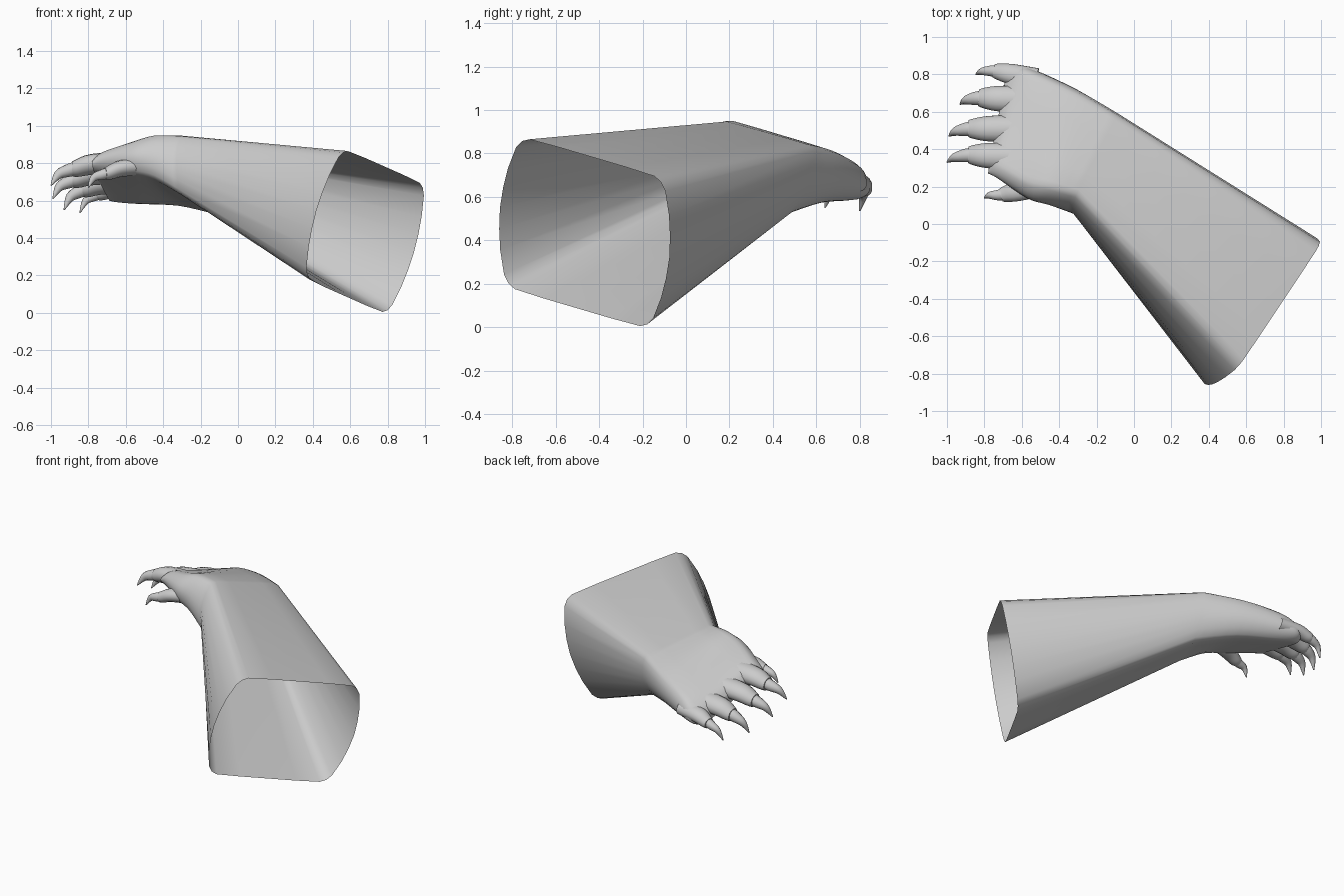
import bpy, bmesh, math
from mathutils import Vector

if "Cube" in bpy.data.objects:
    bpy.data.objects.remove(bpy.data.objects["Cube"])


def skin(name, rings, cap_end=True):
    """Join equal-length rings of points into a smooth tube."""
    bm = bmesh.new()
    loops = [[bm.verts.new(p) for p in r] for r in rings]
    n = len(loops[0])
    for a, b in zip(loops, loops[1:]):
        for i in range(n):
            j = (i + 1) % n
            bm.faces.new((a[i], a[j], b[j], b[i]))
    if cap_end:
        bm.faces.new(loops[-1])
    bmesh.ops.recalc_face_normals(bm, faces=bm.faces)
    me = bpy.data.meshes.new(name)
    bm.to_mesh(me)
    bm.free()
    ob = bpy.data.objects.new(name, me)
    bpy.context.collection.objects.link(ob)
    bpy.context.view_layer.objects.active = ob
    ob.select_set(True)
    bpy.ops.object.shade_smooth_by_angle(angle=math.radians(50))
    ob.select_set(False)
    return ob


def spline(keys, steps):
    """Catmull-Rom through a list of equal-length vectors."""
    out = []
    k = [keys[0]] + keys + [keys[-1]]
    for i in range(1, len(k) - 2):
        for s in range(steps):
            t = s / steps
            out.append([0.5 * (2 * b + (c - a) * t + (2 * a - 5 * b + 4 * c - d) * t * t
                               + (3 * b - a - 3 * c + d) * t ** 3)
                        for a, b, c, d in zip(*k[i - 1:i + 3])])
    out.append(list(keys[-1]))
    return out


# Forearm and palm: rounded-square section, flat above and below, bulging sides
quarter = [(1, 0), (.985, .28), (.95, .55), (.88, .85), (.82, .95), (.74, 1), (.4, 1.01)]
right = [(s, -t) for s, t in quarter[:0:-1]] + quarter
outline = right + [(0, 1.01)] + [(-s, t) for s, t in right[::-1]] + [(0, -1.01)]

# Each section: centre, half-width vector, half-height vector
opening = (.68, -.467, .435, .26, .39, -.115, .10, .033, .345)
sections = [
    (-.20, .32, .735, .13, .25, -.07, 0, .05, .16),
    (-.38, .41, .76, .08, .30, -.09, 0, .04, .12),
    (-.55, .48, .748, .02, .34, -.10, 0, .03, .088),
    (-.68, .545, .725, .05, .30, -.10, 0, .02, .055),
    (-.73, .54, .708, .05, .27, -.095, 0, .01, .03),
]


def ring(k):
    c, u, v = Vector(k[:3]), Vector(k[3:6]), Vector(k[6:])
    return [c + u * s + v * t for s, t in outline]


skin("forearm_and_palm", [ring(k) for k in [opening] + spline(sections, 4)])


def tube(name, keys, sides=14, steps=4):
    """Tube along keys of (x, y, z, half width, half height)."""
    pts = spline(keys, steps)
    rings = []
    for i, p in enumerate(pts):
        a, b = pts[max(i - 1, 0)], pts[min(i + 1, len(pts) - 1)]
        d = (Vector(b[:3]) - Vector(a[:3])).normalized()
        side = d.cross(Vector((0, .25, 1))).normalized()
        up = side.cross(d)
        rings.append([Vector(p[:3]) + side * p[3] * math.cos(w) + up * p[4] * math.sin(w)
                      for w in (2 * math.pi * j / sides for j in range(sides))])
    return skin(name, rings)


# Digits: base inside the palm, end of the flesh, tip of the claw, scale
digits = {
    "first_finger": ((-.62, .36, .80), (-.885, .37, .77), (-1.0, .33, .68), 1),
    "second_finger": ((-.62, .51, .75), (-.885, .51, .71), (-.99, .47, .61), 1),
    "third_finger": ((-.58, .665, .70), (-.83, .675, .66), (-.93, .64, .55), 1),
    "outer_finger": ((-.52, .775, .67), (-.75, .82, .635), (-.845, .80, .535), .8),
    "thumb": ((-.48, .21, .785), (-.71, .155, .745), (-.80, .14, .67), .8),
}
for name, (base, end, tip, s) in digits.items():
    base, end, tip = Vector(base), Vector(end), Vector(tip)
    mid = base.lerp(end, .6) + Vector((0, 0, .012))
    tube(name, [(*base, .075 * s, .06 * s), (*mid, .070 * s, .055 * s),
                (*base.lerp(end, .9), .055 * s, .046 * s), (*end, .046 * s, .040 * s)])
    # Claw, hooked downwards
    root = base.lerp(end, .93)
    bend = end.lerp(tip, .55) + Vector((-.012, .006, .018))
    tube(name + "_claw", [(*root, .040 * s, .038 * s), (*end.lerp(bend, .3), .036 * s, .035 * s),
                          (*bend, .023 * s, .025 * s), (*tip, .003, .003)], 12)
